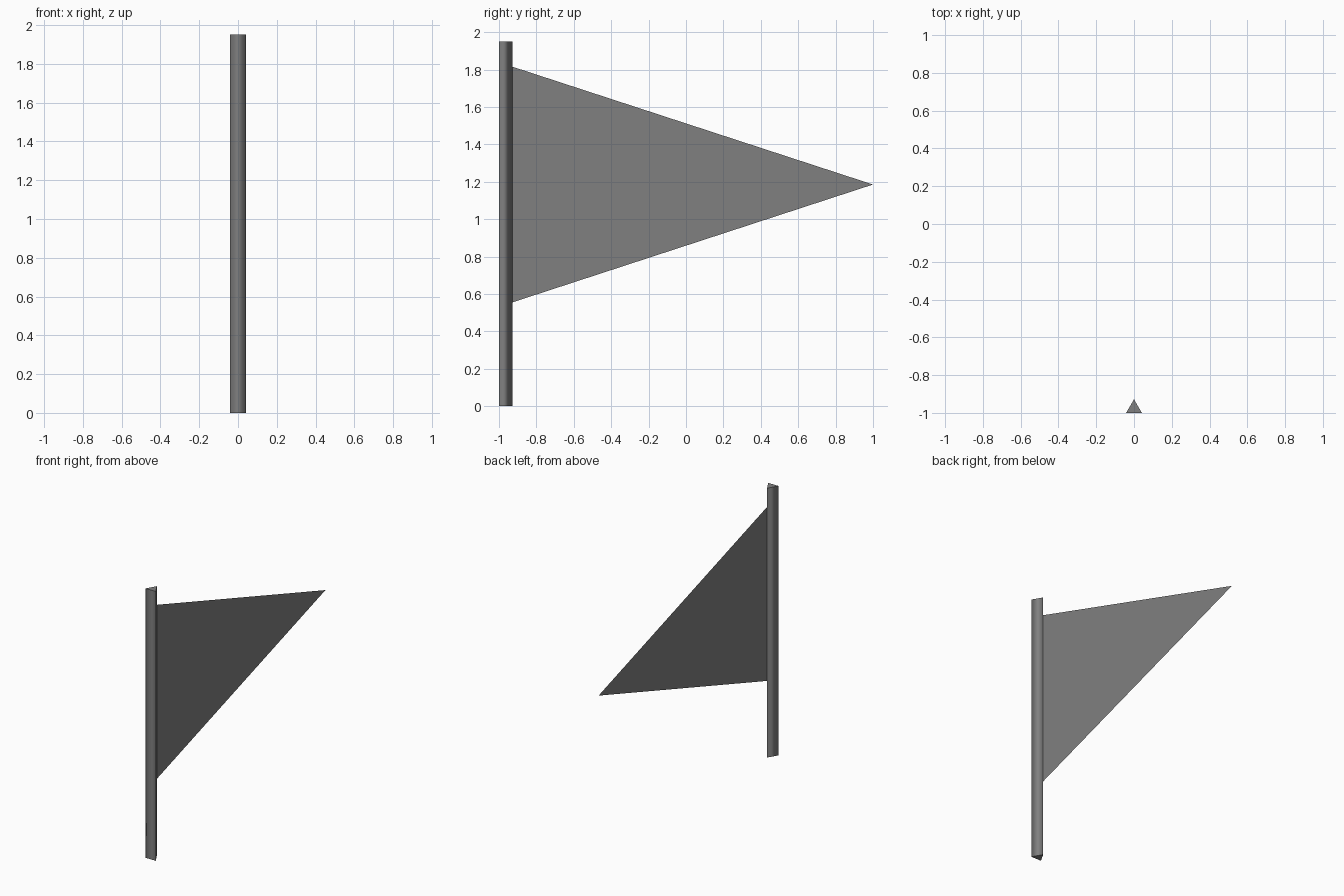
import bpy, bmesh, math

if "Cube" in bpy.data.objects:
    bpy.data.objects.remove(bpy.data.objects["Cube"])

grey = bpy.data.materials.new("mid grey")
grey.diffuse_color = (0.216, 0.216, 0.216, 1)
grey.use_nodes = True
grey.node_tree.nodes["Principled BSDF"].inputs["Base Color"].default_value = grey.diffuse_color


def make_object(name, bm):
    mesh = bpy.data.meshes.new(name)
    bm.to_mesh(mesh)
    bm.free()
    mesh.materials.append(grey)
    obj = bpy.data.objects.new(name, mesh)
    bpy.context.collection.objects.link(obj)
    return obj


R, HEIGHT = 0.048, 1.95
POLE_Y = -1 + R / 2          # flat side faces front at y = -1

# Pole: three-sided prism, smooth sides and flat caps
bm = bmesh.new()
rings = []
for z in (0, HEIGHT):
    rings.append([bm.verts.new((R * math.cos(a), POLE_Y + R * math.sin(a), z))
                  for a in (math.radians(90 + 120 * i) for i in range(3))])
low, high = rings
for i in range(3):
    j = (i + 1) % 3
    bm.faces.new((low[i], low[j], high[j], high[i])).smooth = True
for cap in (low[::-1], high):
    face = bm.faces.new(cap)
    for edge in face.edges:
        edge.smooth = False
make_object("pole", bm)

# Pennant: single flat triangle attached to the rear edge of the pole
bm = bmesh.new()
hoist = POLE_Y + R
bm.faces.new([bm.verts.new(p) for p in
              ((0, hoist, 0.555), (0, 1.0, 1.185), (0, hoist, 1.815))])
make_object("pennant", bm)
